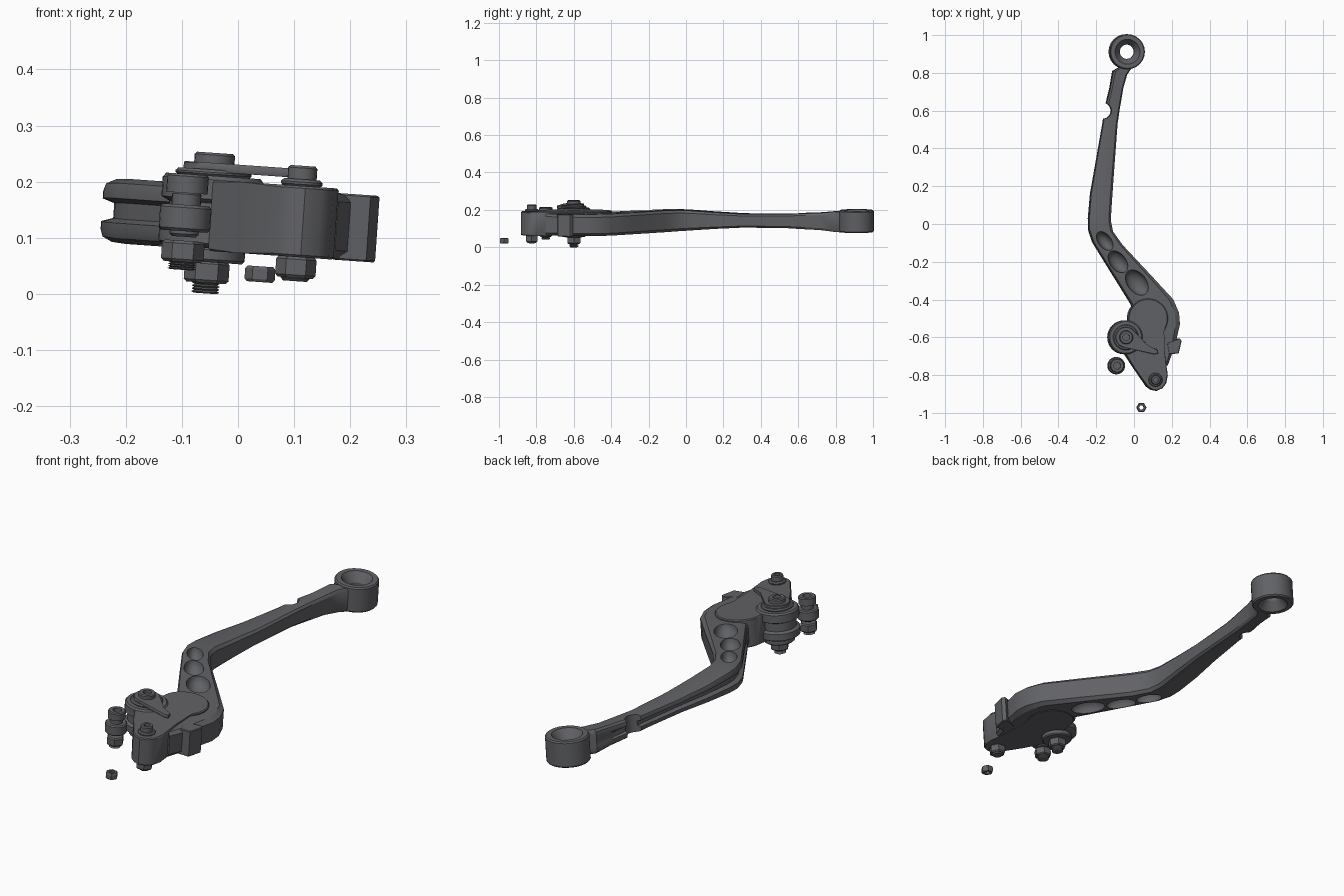
import bpy
import bmesh
from math import cos, sin, pi, radians
from mathutils import Matrix, Vector

cube = bpy.data.objects.get("Cube")
if cube:
    bpy.data.objects.remove(cube, do_unlink=True)

GREY = (0.12, 0.122, 0.132, 1)
metal = bpy.data.materials.new("dark grey metal")
metal.use_nodes = True
metal.diffuse_color = GREY
metal.node_tree.nodes["Principled BSDF"].inputs["Base Color"].default_value = GREY

MID = 0.133          # middle height of the lever
parts = []


def make(name, bm, keep=True):
    bmesh.ops.recalc_face_normals(bm, faces=bm.faces)
    mesh = bpy.data.meshes.new(name)
    bm.to_mesh(mesh)
    bm.free()
    mesh.materials.append(metal)
    obj = bpy.data.objects.new(name, mesh)
    bpy.context.collection.objects.link(obj)
    if keep:
        parts.append(obj)
    return obj


def skin(bm, rings):
    """Join rings of equal length with quads."""
    for low, high in zip(rings, rings[1:]):
        n = len(low)
        for i in range(n):
            j = (i + 1) % n
            bm.faces.new((low[i], low[j], high[j], high[i]))


def lathe(name, centre, profile, sides=24, closed=False, keep=True):
    """Turn (radius, height) pairs about a vertical axis."""
    bm = bmesh.new()
    rings = []
    for r, z in profile:
        rings.append([bm.verts.new((centre[0] + r * cos(2 * pi * k / sides),
                                    centre[1] + r * sin(2 * pi * k / sides), z))
                      for k in range(sides)])
    if closed:
        rings.append(rings[0])
    else:
        bm.faces.new(rings[0])
        bm.faces.new(rings[-1])
    skin(bm, rings)
    return make(name, bm, keep)


def drum(name, centre, r, low, high, sides=24, edge=0.005):
    """Cylinder or hexagon with chamfered rims."""
    return lathe(name, centre, [(r - edge, low), (r, low + edge),
                                (r, high - edge), (r - edge, high)], sides)


def socket_cap(name, centre, r, low, high):
    """Round cap with a sunken hexagonal-looking socket."""
    hole, depth = r * 0.5, (high - low) * 0.6
    return lathe(name, centre, [(r, low), (r, high - 0.004), (r - 0.004, high),
                                (hole, high), (hole, high - depth)])


def thread(name, centre, r, low, high, turns=4):
    profile = []
    step = (high - low) / turns
    for k in range(turns):
        profile += [(r * 0.82, low + k * step), (r, low + (k + 0.5) * step)]
    return lathe(name, centre, profile + [(r * 0.82, high)], 16)


def prism(name, outline, low, high, bevel=0.0):
    bm = bmesh.new()
    rings = [[bm.verts.new((x, y, z)) for x, y in outline] for z in (low, high)]
    skin(bm, rings)
    caps = [bm.faces.new(ring) for ring in rings]
    if bevel:
        edges = {e for f in caps for e in f.edges}
        bmesh.ops.bevel(bm, geom=list(edges), offset=bevel, segments=1, affect='EDGES')
    return make(name, bm)


# Lever arm and head: left edge, right edge, half height, groove depth
stations = [
    ((-.07, .835), (-.01, .835), .055, 0),
    ((-.115, .81), (-.04, .79), .054, 0),
    ((-.13, .72), (-.06, .72), .046, .08),
    ((-.155, .62), (-.08, .6), .041, .2),
    ((-.168, .53), (-.09, .53), .037, .22),
    ((-.205, .32), (-.107, .3), .036, .22),
    ((-.233, .16), (-.118, .15), .044, .2),
    ((-.244, .03), (-.127, .02), .053, .18),
    ((-.243, -.03), (-.115, -.04), .056, .17),
    ((-.222, -.095), (-.065, -.11), .058, .15),
    ((-.12, -.26), (.085, -.27), .058, .1),
    ((-.02, -.42), (.205, -.4), .058, 0),
    ((.0, -.47), (.235, -.47), .058, 0),
    ((.01, -.52), (.24, -.53), .058, 0),
    ((.03, -.62), (.215, -.64), .058, 0),
    ((.08, -.72), (.175, -.75), .058, 0),
]
half_section = [(1, .75), (.9, 1), (.16, 1), (.03, .85), (0, .65), (0, .38)]
bm = bmesh.new()
rings = []
for left, right, half, groove in stations:
    upper = half_section + [(groove, .25)]
    section = upper + [(u, -v) for u, v in reversed(upper)]
    rings.append([bm.verts.new((left[0] + (right[0] - left[0]) * u,
                                left[1] + (right[1] - left[1]) * u,
                                MID + half * v)) for u, v in section])
skin(bm, rings)
bm.faces.new(rings[0])
bm.faces.new(rings[-1])
arm = make("lever_arm", bm)


def cut(target, cutter):
    mod = target.modifiers.new("cut", 'BOOLEAN')
    mod.operation = 'DIFFERENCE'
    mod.solver = 'EXACT'
    mod.object = cutter
    bpy.context.view_layer.objects.active = target
    bpy.ops.object.modifier_apply(modifier=mod.name)
    bpy.data.objects.remove(cutter, do_unlink=True)


# Oval lightening pockets on both faces of the arm
for x, y, length, width in ((-.16, -.09, .058, .034), (-.09, -.2, .066, .042), (.01, -.31, .076, .05)):
    for side in (-1, 1):
        bm = bmesh.new()
        place = (Matrix.Translation((x, y, MID + side * .058))
                 @ Matrix.Rotation(radians(-52), 4, 'Z')
                 @ Matrix.Diagonal((length, width, .048, 1)))
        bmesh.ops.create_uvsphere(bm, u_segments=24, v_segments=12, radius=1, matrix=place)
        cut(arm, make("pocket_cutter", bm, False))

# Break-away notch near the tip
cut(arm, lathe("notch_cutter", (-.166, .6), [(.043, 0), (.043, .3)], keep=False))

# Tip eye with a countersunk hole
lathe("tip_eye", (-.04, .912),
      [(.088, .079), (.093, .085), (.093, .19), (.088, .196), (.066, .196),
       (.038, .155), (.038, .12), (.066, .079)], closed=True)

# Pivot bracket: round rear and tapered nose
outline = [(.07 + .105 * cos(radians(a)), -.5 + .105 * sin(radians(a)))
           for a in range(-40, 196, 12)]
outline += [(-.045, -.6), (-.05, -.69), (.0, -.765), (.065, -.86), (.09, -.878), (.115, -.883),
            (.145, -.87), (.165, -.845), (.174, -.8), (.157, -.68)]
prism("pivot_bracket", outline, .073, .2, .004)

# Stop tab on the outer side of the head
prism("stop_tab", [(.17, -.63), (.237, -.605), (.248, -.62), (.232, -.685), (.18, -.69)],
      .073, .192, .003)

# Adjuster knob with a waist, washers, pointer and bolt
knob = (-.05, -.6)
lathe("adjuster_knob", knob,
      [(.075, .078), (.09, .086), (.09, .115), (.076, .122), (.076, .158),
       (.09, .165), (.09, .2), (.084, .207)], 32)
drum("knob_top_washer", knob, .068, .205, .218)
drum("knob_bottom_washer", knob, .066, .053, .08)
socket_cap("knob_bolt_cap", knob, .036, .225, .248)
drum("knob_nut", knob, .04, .016, .055, 6)
thread("knob_bolt_thread", knob, .025, -.003, .018)

arc = [(knob[0] + .055 * cos(radians(a)), knob[1] + .055 * sin(radians(a)))
       for a in range(50, 271, 20)]
prism("adjuster_pointer", arc + [(.1, -.69), (.12, -.685), (.115, -.665), (.06, -.64)],
      .214, .23, .002)

# Nose pivot bolt
nose = (.108, -.825)
drum("nose_washer", nose, .037, .198, .212)
socket_cap("nose_bolt_cap", nose, .026, .21, .236)
drum("nose_nut", nose, .036, .036, .074, 6)
drum("nose_bolt_end", nose, .026, .03, .04)

# Free-standing clamp screw
screw = (-.095, -.75)
socket_cap("clamp_screw_head", screw, .037, .173, .207)
drum("clamp_screw_neck", screw, .026, .095, .176)
drum("clamp_barrel", screw, .046, .105, .152)
drum("clamp_nut", screw, .038, .05, .088, 6)
thread("clamp_thread", screw, .025, .036, .052)

# Loose small nut
lathe("loose_nut", (.045, -.972),
      [(.023, .024), (.027, .029), (.027, .047), (.023, .052), (.013, .052), (.013, .024)],
      6, closed=True)

# Slight roll of the whole assembly, then smooth shading with sharp edges
pivot = Vector((0, 0, .12))
roll = Matrix.Translation(pivot) @ Matrix.Rotation(.07, 4, 'Y') @ Matrix.Translation(-pivot)
bpy.ops.object.select_all(action='DESELECT')
for obj in parts:
    obj.data.transform(roll)
    obj.select_set(True)
bpy.context.view_layer.objects.active = arm
bpy.ops.object.shade_smooth_by_angle(angle=radians(30))
